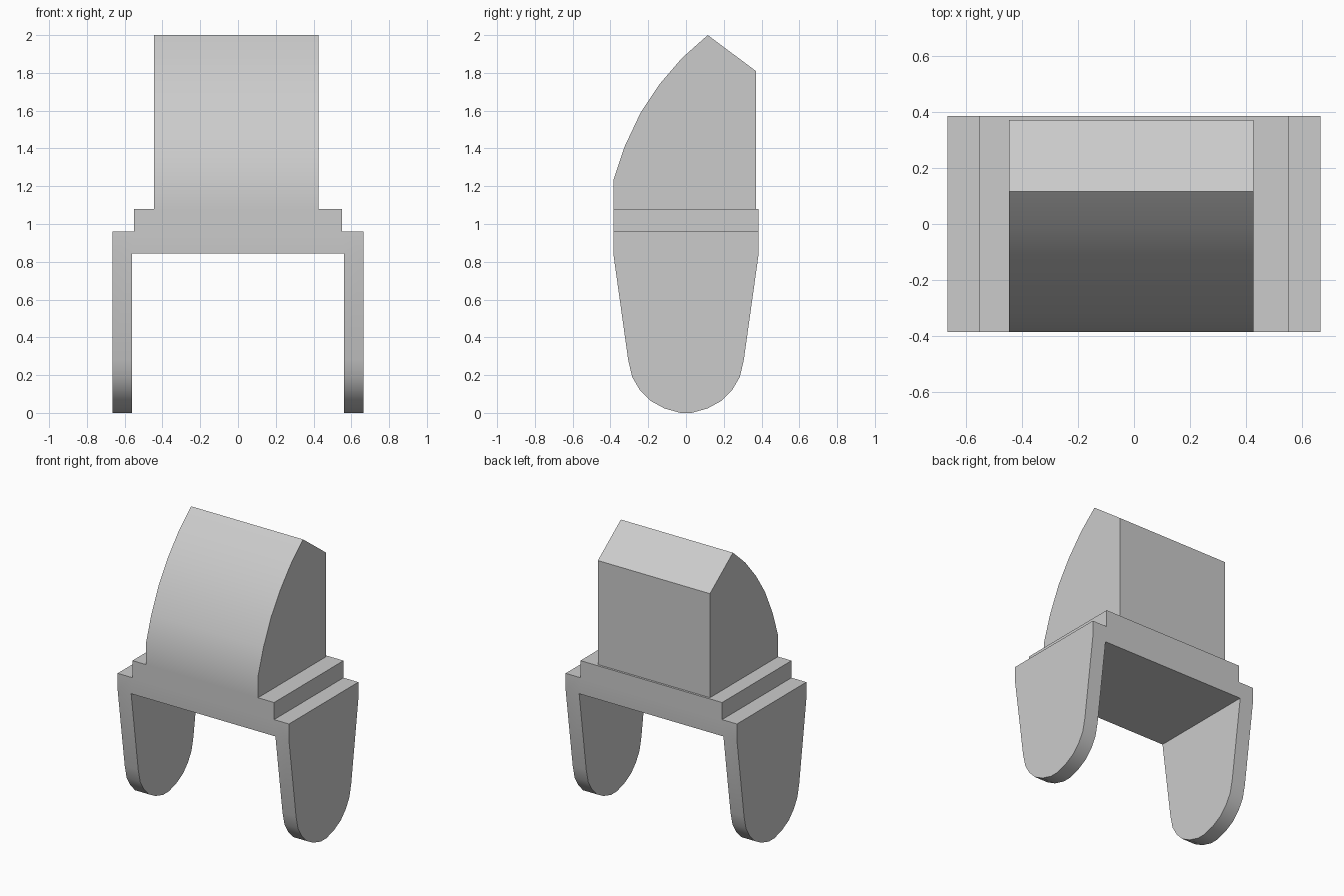
import bpy
import bmesh
import math
from mathutils import Vector

default = bpy.data.objects.get("Cube")
if default:
    bpy.data.objects.remove(default, do_unlink=True)

# Single plain grey
grey = bpy.data.materials.new("light grey")
grey.use_nodes = True
colour = (0.6, 0.6, 0.6, 1)
grey.diffuse_color = colour
grey.node_tree.nodes["Principled BSDF"].inputs["Base Color"].default_value = colour


def extrude_profile(name, points, place, offset):
    """Solid made by sweeping a closed 2D outline along an offset."""
    bm = bmesh.new()
    face = bm.faces.new([bm.verts.new(place(a, b)) for a, b in points])
    result = bmesh.ops.extrude_face_region(bm, geom=[face])
    moved = [v for v in result["geom"] if isinstance(v, bmesh.types.BMVert)]
    bmesh.ops.translate(bm, verts=moved, vec=Vector(offset))
    bmesh.ops.recalc_face_normals(bm, faces=bm.faces)
    mesh = bpy.data.meshes.new(name)
    bm.to_mesh(mesh)
    bm.free()
    mesh.materials.append(grey)
    obj = bpy.data.objects.new(name, mesh)
    bpy.context.collection.objects.link(obj)
    return obj


def select_only(obj):
    bpy.ops.object.select_all(action="DESELECT")
    obj.select_set(True)
    bpy.context.view_layer.objects.active = obj


def mirrored(half):
    return half + [(-a, b) for a, b in reversed(half)]


# Stepped bridge with two legs: front outline swept from front to back
arch = mirrored([(0.55, 1.08), (0.55, 0.96), (0.665, 0.96), (0.665, -0.1),
                 (0.56, -0.1), (0.56, 0.845)])
frame = extrude_profile("stepped_frame", arch,
                        lambda x, z: (x, -0.5, z), (0, 1, 0))

# Side outline trims the frame into tapered legs with rounded feet
side = mirrored([(0.385, 1.2), (0.385, 0.845), (0.306, 0.28), (0.285, 0.19),
                 (0.245, 0.122), (0.19, 0.065), (0.115, 0.024), (0.03, 0)])
trimmer = extrude_profile("leg_trimmer", side,
                          lambda y, z: (-0.8, y, z), (1.6, 0, 0))
trimmer.hide_render = True
cut = frame.modifiers.new("trim", "BOOLEAN")
cut.operation = "INTERSECT"
cut.solver = "EXACT"
cut.object = trimmer
select_only(frame)
bpy.ops.object.modifier_apply(modifier=cut.name)
bpy.data.objects.remove(trimmer, do_unlink=True)

# Head block with curved front and sloped back top
head_side = [(-0.385, 1.08), (-0.385, 1.23), (-0.325, 1.41), (-0.24, 1.59),
             (-0.14, 1.74), (-0.02, 1.88), (0.115, 2), (0.37, 1.81),
             (0.37, 1.08)]
head = extrude_profile("curved_head", head_side,
                       lambda y, z: (-0.445, y, z), (0.87, 0, 0))

# Smooth the curved surfaces, keep hard corners crisp
for part in (frame, head):
    select_only(part)
    bpy.ops.object.shade_smooth_by_angle(angle=math.radians(30))
